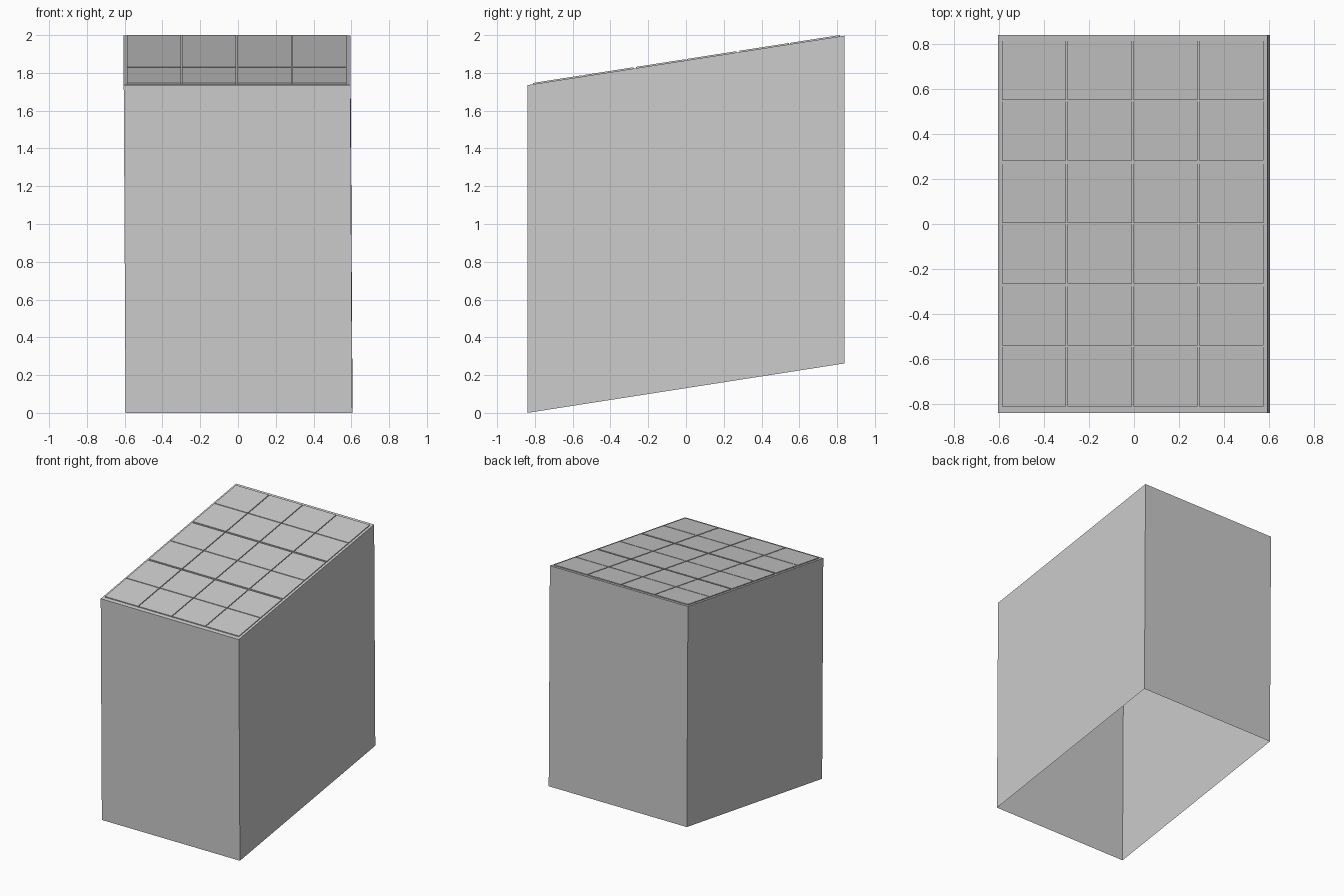
import bpy, bmesh

if "Cube" in bpy.data.objects:
    bpy.data.objects.remove(bpy.data.objects["Cube"])

HALF_Y = 0.84
SLOPE = 0.262 / 1.68      # rise of roof and base toward the back
HEIGHT = 1.735            # vertical wall height
LEAN = -0.01              # slight sideways lean over the height


def rise(y):
    return (y + HALF_Y) * SLOPE


def make_object(name, bm):
    mesh = bpy.data.meshes.new(name)
    bmesh.ops.recalc_face_normals(bm, faces=bm.faces)
    bm.to_mesh(mesh)
    bm.free()
    obj = bpy.data.objects.new(name, mesh)
    bpy.context.collection.objects.link(obj)
    return obj


def slanted_box(x0, x1, y0, y1, z0, z1, lean=0.0, open_bottom=False):
    """Box whose top and bottom follow the slope."""
    bm = bmesh.new()
    bmesh.ops.create_cube(bm, size=1.0)
    bottom = [f for f in bm.faces if f.normal.z < -0.5]
    for v in bm.verts:
        top = v.co.z > 0
        x = x1 if v.co.x > 0 else x0
        y = y1 if v.co.y > 0 else y0
        v.co = (x + (lean if top else 0), y, (z1 if top else z0) + rise(y))
    if open_bottom:
        bmesh.ops.delete(bm, geom=bottom, context='FACES_ONLY')
    return bm


# Thin-walled body, open underneath
make_object("body_shell", slanted_box(-0.595, 0.605, -HALF_Y, HALF_Y, 0, HEIGHT,
                                      LEAN, open_bottom=True))

# Raised roof panels: three pairs of rows, four columns
PANEL_W, PANEL_D = 0.286, 0.263
for pair in range(3):
    for half in range(2):
        y0 = -0.811 + pair * 0.5465 + half * (PANEL_D + 0.0065)
        for col in range(4):
            x0 = -0.588 + col * (PANEL_W + 0.0065)
            bm = slanted_box(x0, x0 + PANEL_W, y0, y0 + PANEL_D,
                             HEIGHT - 0.001, HEIGHT + 0.007)
            make_object(f"roof_panel_{pair * 2 + half + 1}_{col + 1}", bm)
